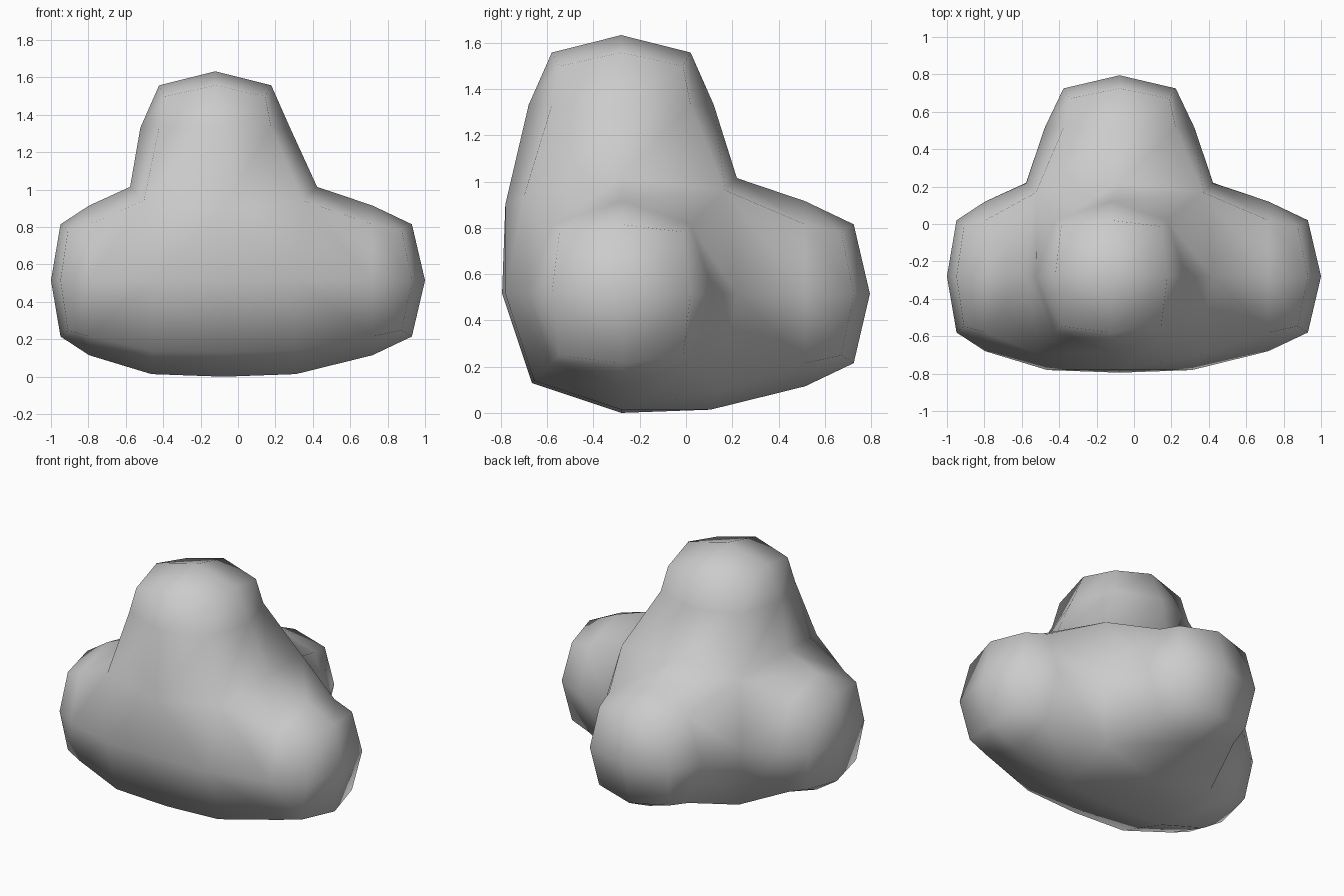
import bpy, bmesh
from mathutils import Vector

if "Cube" in bpy.data.objects:
    bpy.data.objects.remove(bpy.data.objects["Cube"])

CENTRE = Vector((-0.077, -0.28, 0.517))
HALF = 0.515
# arms: (axis, sign) -> (tip coordinate, sideways shift of the arm)
ARMS = {
    (0, 1): (1.0, Vector((0, 0, 0))),
    (0, -1): (-1.0, Vector((0, 0, 0))),
    (1, 1): (0.795, Vector((0, 0, 0))),
    (2, 1): (1.635, Vector((-0.045, 0, 0))),
}
# rounded core offsets by (non-zero axes, arm count): (arm axis, free axis)
ROUND = {
    (1, 0): (0, HALF),
    (2, 0): (0, 0.386), (2, 1): (0.386, 0.501), (2, 2): (0.5, 0),
    (3, 1): (0.386, 0.376), (3, 2): (0.426, 0.419), (3, 3): (0.448, 0),
}
RING = [(-1, -1), (0, -1), (1, -1), (1, 0), (1, 1), (0, 1), (-1, 1), (-1, 0)]

bm = bmesh.new()
core = {}


def core_vert(key):
    """Vertex of the rounded centre block on a 3 x 3 x 3 lattice."""
    if key not in core:
        used = [a for a in range(3) if key[a]]
        arms = [a for a in used if (a, key[a]) in ARMS]
        on_arm, free = ROUND[len(used), len(arms)]
        p = CENTRE.copy()
        for a in used:
            p[a] += key[a] * (on_arm if a in arms else free)
        core[key] = bm.verts.new(p)
    return core[key]


def lattice(axis, sign, u, v):
    key = [0, 0, 0]
    key[axis], key[(axis + 1) % 3], key[(axis + 2) % 3] = sign, u, v
    return tuple(key)


def arm_ring(axis, sign, tip, shift, levels):
    """Eight-sided ring; levels = (edge radius, edge drop, corner radius, corner drop)."""
    ring = []
    for u, v in RING:
        r, drop = levels[2:] if u and v else levels[:2]
        p = CENTRE + shift
        p[axis] = tip - sign * drop
        p[(axis + 1) % 3] += u * r
        p[(axis + 2) % 3] += v * r
        ring.append(bm.verts.new(p))
    return ring


def bridge(a, b):
    for i in range(8):
        j = (i + 1) % 8
        bm.faces.new((a[i], a[j], b[j], b[i]))


def cap(ring, middle):
    for i in (0, 2, 4, 6):
        bm.faces.new((ring[i - 1], ring[i], ring[i + 1], middle))


# each side of the block is either closed or grows a rounded arm
for axis in range(3):
    for sign in (-1, 1):
        base = [core_vert(lattice(axis, sign, u, v)) for u, v in RING]
        if (axis, sign) not in ARMS:
            cap(base, core_vert(lattice(axis, sign, 0, 0)))
            continue
        tip, shift = ARMS[axis, sign]
        length = abs(tip - CENTRE[axis]) - HALF
        waist = arm_ring(axis, sign, tip, shift, (0.4, length / 2, 0.3, length / 2))
        rim = arm_ring(axis, sign, tip, shift, (0.3, length / 8, 0.267, length * 2 / 9))
        end = CENTRE + shift
        end[axis] = tip
        bridge(base, waist)
        bridge(waist, rim)
        cap(rim, bm.verts.new(end))

bmesh.ops.recalc_face_normals(bm, faces=bm.faces)
for f in bm.faces:
    f.smooth = True
lowest = min(v.co.z for v in bm.verts)
bmesh.ops.translate(bm, verts=bm.verts, vec=(0, 0, -lowest))

mesh = bpy.data.meshes.new("four_armed_block")
bm.to_mesh(mesh)
bm.free()
bpy.context.collection.objects.link(bpy.data.objects.new("four_armed_block", mesh))
